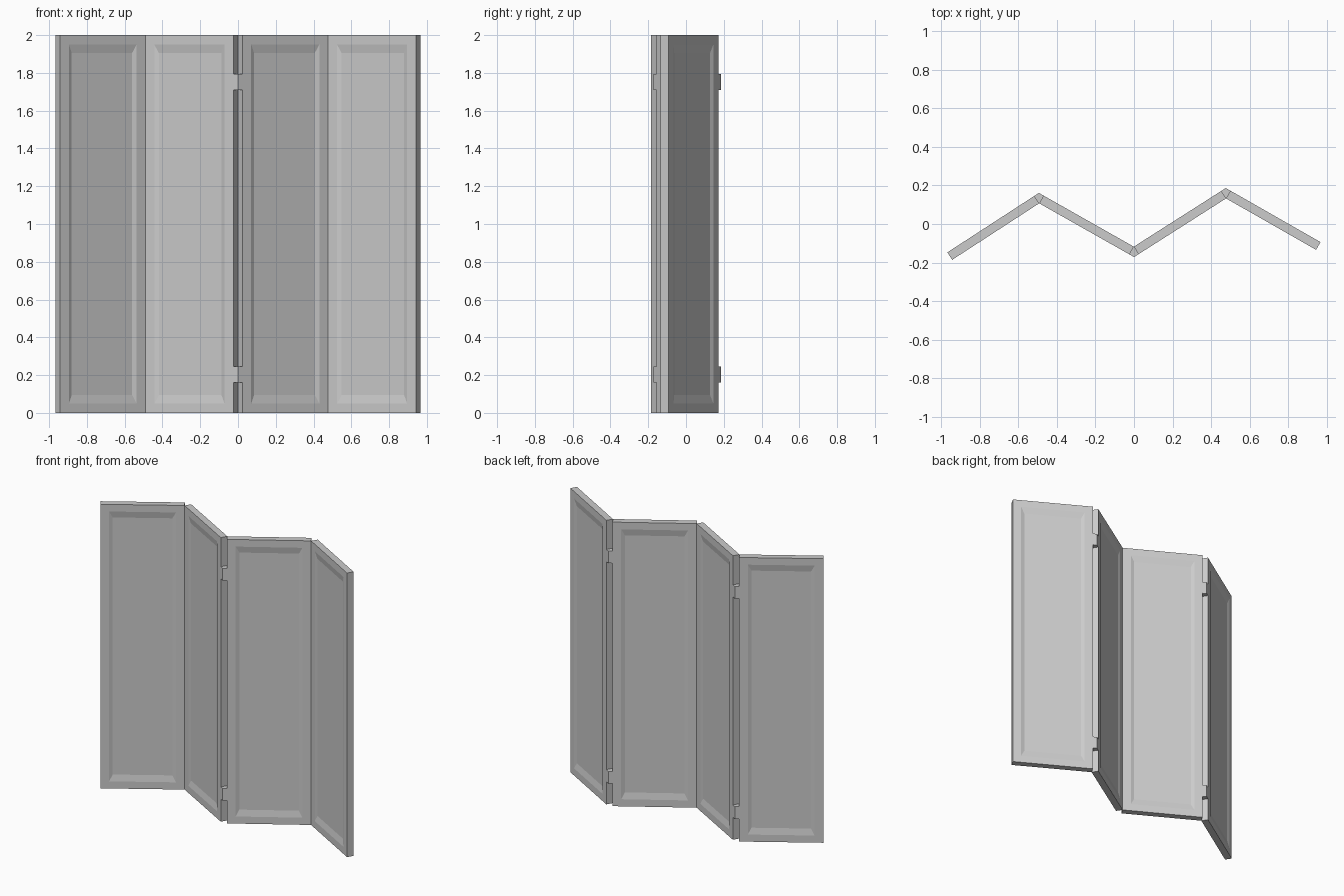
import bpy, bmesh
from math import cos, sin, radians
from mathutils import Vector, Matrix

if "Cube" in bpy.data.objects:
    bpy.data.objects.remove(bpy.data.objects["Cube"])

L, T, H = 0.537, 0.046, 2.0          # panel length, thickness, height
ANGLES = [radians(a) for a in (33.0, -29.5, 32.5, -29.7)]


def add_object(name, bm):
    bmesh.ops.recalc_face_normals(bm, faces=bm.faces)
    me = bpy.data.meshes.new(name)
    bm.to_mesh(me)
    bm.free()
    ob = bpy.data.objects.new(name, me)
    bpy.context.collection.objects.link(ob)
    return ob


def panel(name, corner, angle, y_mid):
    """Board starting at x = 0 locally, with a sunken field on both faces."""
    bm = bmesh.new()
    bmesh.ops.create_cube(bm, size=1.0, matrix=Matrix.Diagonal((L, T, H, 1)))
    for f in [f for f in bm.faces if abs(f.normal.y) > 0.9]:
        side = 1 if f.normal.y > 0 else -1
        # flat border first, then the sloping edge down to the field
        for mx, mz, depth in ((0.055, 0.05, 0.0), (0.078, 0.095, 0.008)):
            bmesh.ops.inset_individual(bm, faces=[f], thickness=0.01)
            for v in f.verts:
                v.co = ((L / 2 - mx) * (1 if v.co.x > 0 else -1),
                        side * (T / 2 - depth),
                        (H / 2 - mz) * (1 if v.co.z > 0 else -1))
    bmesh.ops.translate(bm, verts=bm.verts, vec=(L / 2, y_mid, H / 2))
    ob = add_object(name, bm)
    ob.location = (corner.x, corner.y, 0)
    ob.rotation_euler.z = angle


def hinge(name, pivot, a, b, side, z0, z1):
    """Kite-shaped block filling the open wedge between two panel ends."""
    na = Vector((-sin(a), cos(a))) * side
    nb = Vector((-sin(b), cos(b))) * side
    mid = (na + nb).normalized()
    outline = [pivot, pivot + na * T, pivot + mid * (T / mid.dot(na)), pivot + nb * T]
    bm = bmesh.new()
    face = bm.faces.new([bm.verts.new((p.x, p.y, z0)) for p in outline])
    ext = bmesh.ops.extrude_face_region(bm, geom=[face], use_keep_orig=True)
    top = [v for v in ext["geom"] if isinstance(v, bmesh.types.BMVert)]
    bmesh.ops.translate(bm, verts=top, vec=(0, 0, z1 - z0))
    add_object(name, bm)


# Walk along the zigzag: panels touch at front, back, front edges in turn
d = [Vector((cos(a), sin(a))) for a in ANGLES]
n = [Vector((-sin(a), cos(a))) for a in ANGLES]
A = Vector((-0.491, 0.107))
B = A + d[1] * L + n[1] * T
C = B + d[2] * L - n[2] * T

# Panels
panel("panel_1", A - d[0] * L, ANGLES[0], T / 2)
panel("panel_2", A, ANGLES[1], T / 2)
panel("panel_3", B, ANGLES[2], -T / 2)
panel("panel_4", C, ANGLES[3], T / 2)

# Hinges, lower and upper on every fold
for i, (p, side) in enumerate(((A, 1), (B, -1), (C, 1))):
    for label, z0, z1 in (("lower", 0.16, 0.245), ("upper", 1.71, 1.795)):
        hinge(f"hinge_{i + 1}_{label}", p, ANGLES[i], ANGLES[i + 1], side, z0, z1)
